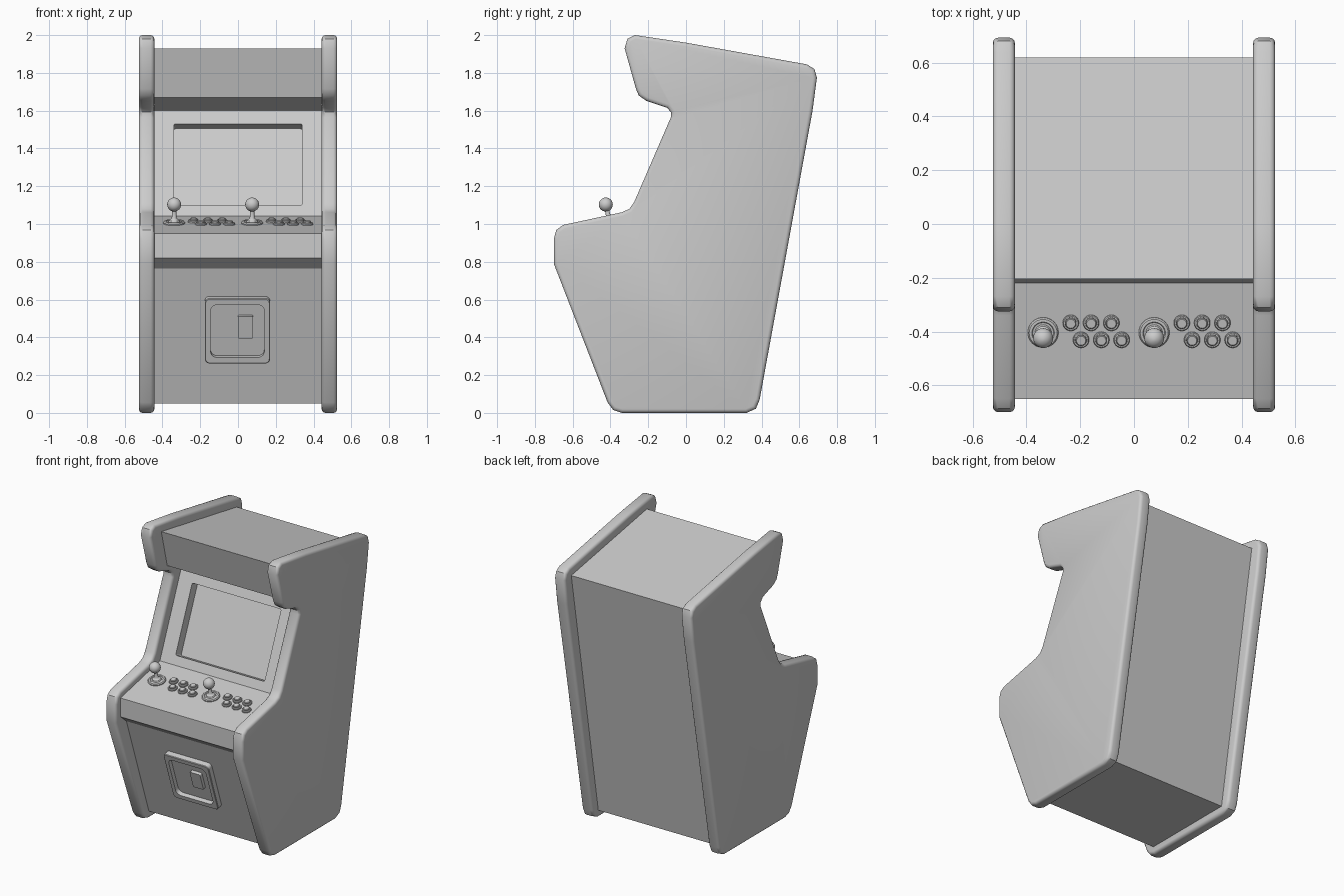
import bpy, bmesh, math
from mathutils import Matrix, Vector

if "Cube" in bpy.data.objects:
    bpy.data.objects.remove(bpy.data.objects["Cube"])


def finish(name, bm, smooth=False, matrix=None):
    bmesh.ops.recalc_face_normals(bm, faces=bm.faces)
    me = bpy.data.meshes.new(name)
    bm.to_mesh(me)
    bm.free()
    ob = bpy.data.objects.new(name, me)
    bpy.context.collection.objects.link(ob)
    if matrix:
        ob.matrix_world = matrix
    if smooth:
        activate(ob)
        bpy.ops.object.shade_smooth_by_angle(angle=math.radians(35))
    return ob


def activate(ob):
    bpy.ops.object.select_all(action='DESELECT')
    ob.select_set(True)
    bpy.context.view_layer.objects.active = ob


def apply_modifier(ob, mod):
    activate(ob)
    bpy.ops.object.modifier_apply(modifier=mod.name)


def loft(rings):
    """Skin closed rings of equal length and cap both ends."""
    bm = bmesh.new()
    vs = [[bm.verts.new(p) for p in r] for r in rings]
    n = len(vs[0])
    for a, b in zip(vs, vs[1:]):
        for i in range(n):
            j = (i + 1) % n
            bm.faces.new((a[i], a[j], b[j], b[i]))
    bm.faces.new(vs[0])
    bm.faces.new(vs[-1])
    return bm


def prism(profile, x0, x1):
    return loft([[(x, y, z) for y, z in profile] for x in (x0, x1)])


def lathe(profile, n=24):
    return loft([[(r * math.cos(2 * math.pi * i / n), r * math.sin(2 * math.pi * i / n), h)
                  for i in range(n)] for r, h in profile])


def rounded_rect(w, l, r, h, seg=5):
    pts = []
    for k, (sx, sy) in enumerate(((1, 1), (-1, 1), (-1, -1), (1, -1))):
        for i in range(seg + 1):
            a = math.pi / 2 * (k + i / seg)
            pts.append((sx * (w / 2 - r) + r * math.cos(a), sy * (l / 2 - r) + r * math.sin(a), h))
    return pts


def on_slope(a, b, x, t_axis, value):
    """Frame on the slope a-b (y, z points): X sideways, Y up the slope, Z outward."""
    t = (value - a[t_axis]) / (b[t_axis] - a[t_axis])
    y, z = a[0] + t * (b[0] - a[0]), a[1] + t * (b[1] - a[1])
    u = Vector((0, b[0] - a[0], b[1] - a[1])).normalized()
    n = Vector((1, 0, 0)).cross(u)
    m = Matrix((Vector((1, 0, 0)), u, n)).transposed().to_4x4()
    return Matrix.Translation((x, y, z)) @ m


# side panels
side = [(-.325, 1.93), (-.31, 1.98), (-.27, 2), (0, 1.96), (.64, 1.845), (.68, 1.82), (.693, 1.775),
        (.67, 1.6), (.39, .07), (.37, .022), (.32, .005), (-.34, .002), (-.385, .015), (-.415, .055),
        (-.7, .79), (-.7, .92), (-.687, .968), (-.65, .995), (-.34, 1.062), (-.30, 1.08),
        (-.275, 1.115), (-.08, 1.565), (-.08, 1.592), (-.10, 1.615), (-.21, 1.652),
        (-.25, 1.68), (-.265, 1.715)]
side = [(y, max(0, z) if z > .006 else 0) for y, z in side]
for label, s in (("right", 1), ("left", -1)):
    panel = finish(label + "_side_panel", prism(side, s * .443, s * .525))
    bev = panel.modifiers.new("round", 'BEVEL')
    bev.width, bev.segments, bev.limit_method = .02, 3, 'ANGLE'
    bev.angle_limit = math.radians(70)
    bev.use_clamp_overlap = False
    apply_modifier(panel, bev)
    bpy.ops.object.shade_smooth_by_angle(angle=math.radians(35))

# cabinet body between the panels
LOW, LOW_TOP = (-.34, .05), (-.585, .765)
LIP, DECK = (-.65, .95), (-.22, 1.043)
BROW = (.015, 1.6)
body = finish("cabinet_body", prism(
    [LOW, LOW_TOP, (-.65, .82), LIP, DECK, BROW, (-.14, 1.67), (-.205, 1.93),
     (.62, 1.785), (.325, .05)], -.446, .446))

# screen recess
tilt = math.hypot(BROW[0] - DECK[0], BROW[1] - DECK[1]) / (BROW[1] - DECK[1])
length = .43 * tilt
cutter = finish("screen_cutter", loft([rounded_rect(.68, length, .01, h, 3) for h in (-.065, .1)]),
                matrix=on_slope(DECK, BROW, 0, 1, 1.315))
cutter.hide_render = True
cut = body.modifiers.new("screen", 'BOOLEAN')
cut.operation, cut.object, cut.solver = 'DIFFERENCE', cutter, 'EXACT'
apply_modifier(body, cut)
bpy.data.objects.remove(cutter)

# coin door with raised frame and slot block
door = on_slope(LOW, LOW_TOP, -.003, 1, .445)
finish("coin_door", loft([rounded_rect(.345, .364, .025, -.01), rounded_rect(.345, .364, .025, .034),
                          rounded_rect(.337, .356, .022, .038),
                          rounded_rect(.285, .295, .035, .038), rounded_rect(.285, .295, .035, .008)]),
       True, door)
finish("coin_slot", loft([rounded_rect(.08, .125, .008, 0, 3), rounded_rect(.08, .125, .008, .03, 3)]),
       True, door @ Matrix.Translation((.043, .018, 0)))

# joysticks and buttons for two players
stick = [(.057, -.005), (.057, .006), (.052, .012), (.042, .013), (.039, .009), (.031, .009),
         (.027, .018), (.018, .023), (.013, .03), (.011, .07)]
stick += [(.037 * math.sin(a), .102 - .037 * math.cos(a))
          for a in [math.radians(d) for d in range(20, 180, 15)]] + [(.002, .139)]
button = [(.03, -.005), (.03, .007), (.027, .011), (.022, .011), (.021, .008),
          (.02, .008), (.02, .017), (.017, .02)]
for p, dx in ((1, 0), (2, .413)):
    finish(f"joystick_{p}", lathe(stick, 32), True, on_slope(LIP, DECK, -.338 + dx, 0, -.403))
    for row, (x0, y) in enumerate(((-.235, -.367), (-.197, -.43))):
        for i in range(3):
            finish(f"button_{p}_{row}_{i}", lathe(button), True,
                   on_slope(LIP, DECK, x0 + dx + i * .0755, 0, y))
